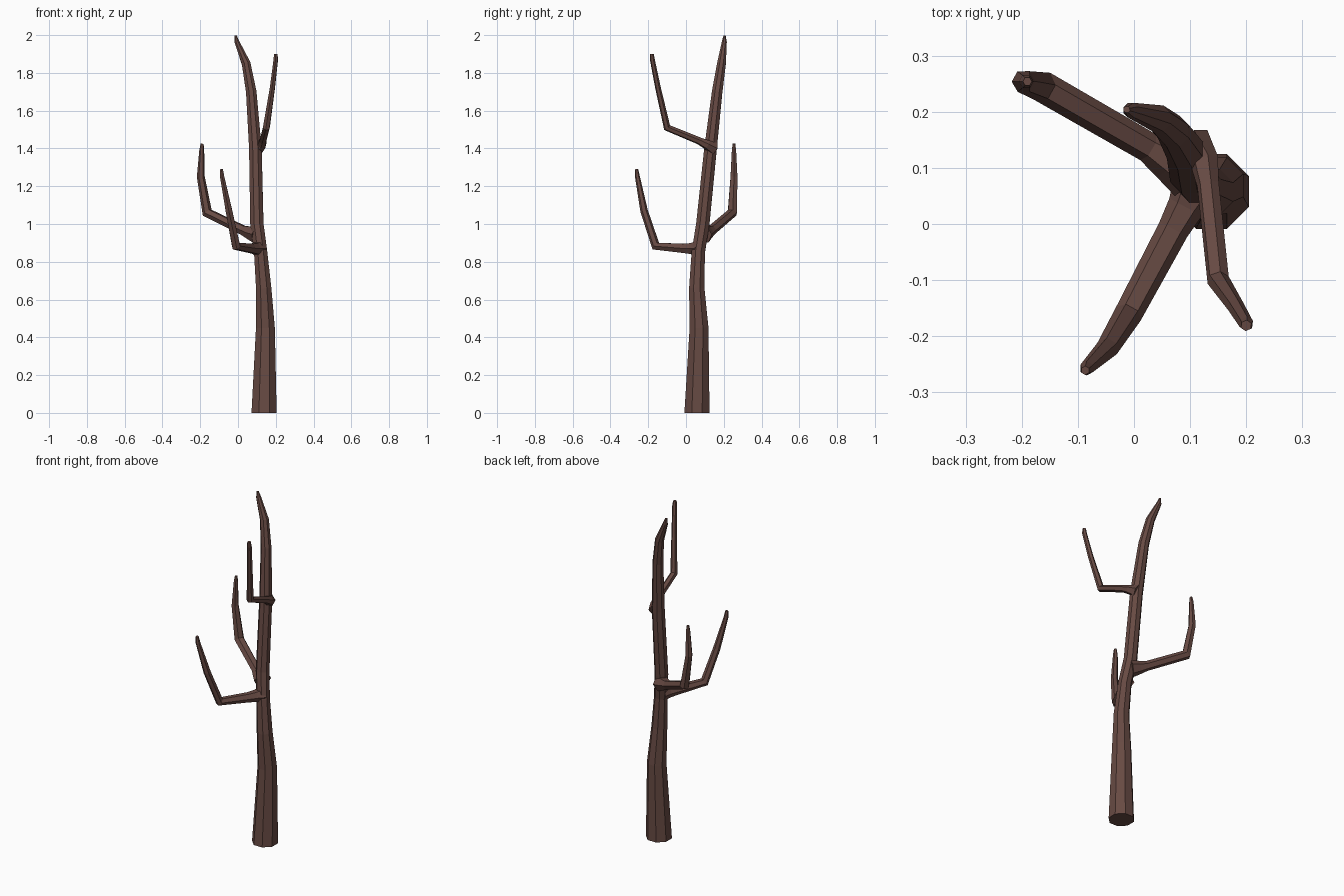
import bpy, bmesh, math
from mathutils import Vector

bark = bpy.data.materials.new("brown bark")
bark.diffuse_color = (0.135, 0.068, 0.056, 1)


def limb(name, sides, points, flat_start=False):
    """Flat-faced tapered tube; points are (x, y, z, radius)."""
    pos = [Vector(p[:3]) for p in points]
    last = len(pos) - 1
    bm = bmesh.new()
    rings = []
    t0 = None
    u = Vector((1, 0, 0))
    for i, p in enumerate(pos):
        a = (p - pos[i - 1]).normalized() if i > 0 else None
        b = (pos[i + 1] - p).normalized() if i < last else None
        t = ((a or b) + (b or a)).normalized()
        if flat_start and i == 0:
            t = Vector((0, 0, 1))
        # carry the ring frame along the path without twisting
        if t0 is None:
            if abs(t.z) < 0.8:
                u = Vector((0, 0, 1))
        else:
            u = t0.rotation_difference(t) @ u
        u = (u - t * u.dot(t)).normalized()
        t0 = t
        v = t.cross(u)
        ring = []
        for k in range(sides):
            ang = 2 * math.pi * (k + 0.5) / sides
            d = u * math.cos(ang) + v * math.sin(ang)
            ring.append(bm.verts.new(p + d * points[i][3]))
        rings.append(ring)
    for r, s in zip(rings, rings[1:]):
        for k in range(sides):
            n = (k + 1) % sides
            bm.faces.new((r[k], r[n], s[n], s[k]))
    bm.faces.new(rings[0][::-1])
    bm.faces.new(rings[-1])
    bmesh.ops.recalc_face_normals(bm, faces=bm.faces)
    me = bpy.data.meshes.new(name)
    bm.to_mesh(me)
    bm.free()
    me.materials.append(bark)
    ob = bpy.data.objects.new(name, me)
    bpy.context.collection.objects.link(ob)


# Leaning trunk, ending in a bent, pointed tip
limb("trunk", 8, [
    (0.138, 0.058, 0.0, 0.072), (0.145, 0.069, 0.45, 0.054),
    (0.136, 0.057, 0.66, 0.044), (0.120, 0.065, 0.85, 0.038),
    (0.100, 0.089, 1.0, 0.038), (0.092, 0.130, 1.40, 0.036),
    (0.070, 0.165, 1.70, 0.030), (0.043, 0.188, 1.85, 0.025),
    (-0.006, 0.203, 1.965, 0.014), (-0.013, 0.204, 1.998, 0.006)], True)

# Low branch reaching forward and left
limb("front_branch", 6, [
    (0.112, 0.068, 0.870, 0.045), (0.092, 0.030, 0.870, 0.033),
    (0.070, -0.010, 0.871, 0.028),
    (-0.010, -0.160, 0.883, 0.025), (-0.048, -0.222, 1.07, 0.020),
    (-0.084, -0.257, 1.25, 0.013), (-0.087, -0.261, 1.29, 0.008)])

# Low branch reaching back and left
limb("back_branch", 6, [
    (0.098, 0.093, 0.945, 0.050), (0.060, 0.115, 0.955, 0.037),
    (0.025, 0.137, 0.968, 0.027),
    (-0.163, 0.245, 1.06, 0.028), (-0.197, 0.254, 1.25, 0.021),
    (-0.192, 0.254, 1.39, 0.013), (-0.190, 0.254, 1.425, 0.008)])

# Thin high branch reaching forward and right
limb("upper_branch", 6, [
    (0.100, 0.145, 1.40, 0.038), (0.126, 0.110, 1.420, 0.026),
    (0.132, 0.070, 1.44, 0.020), (0.150, -0.100, 1.51, 0.020),
    (0.182, -0.148, 1.72, 0.015),
    (0.200, -0.178, 1.87, 0.013), (0.200, -0.181, 1.90, 0.010)])
